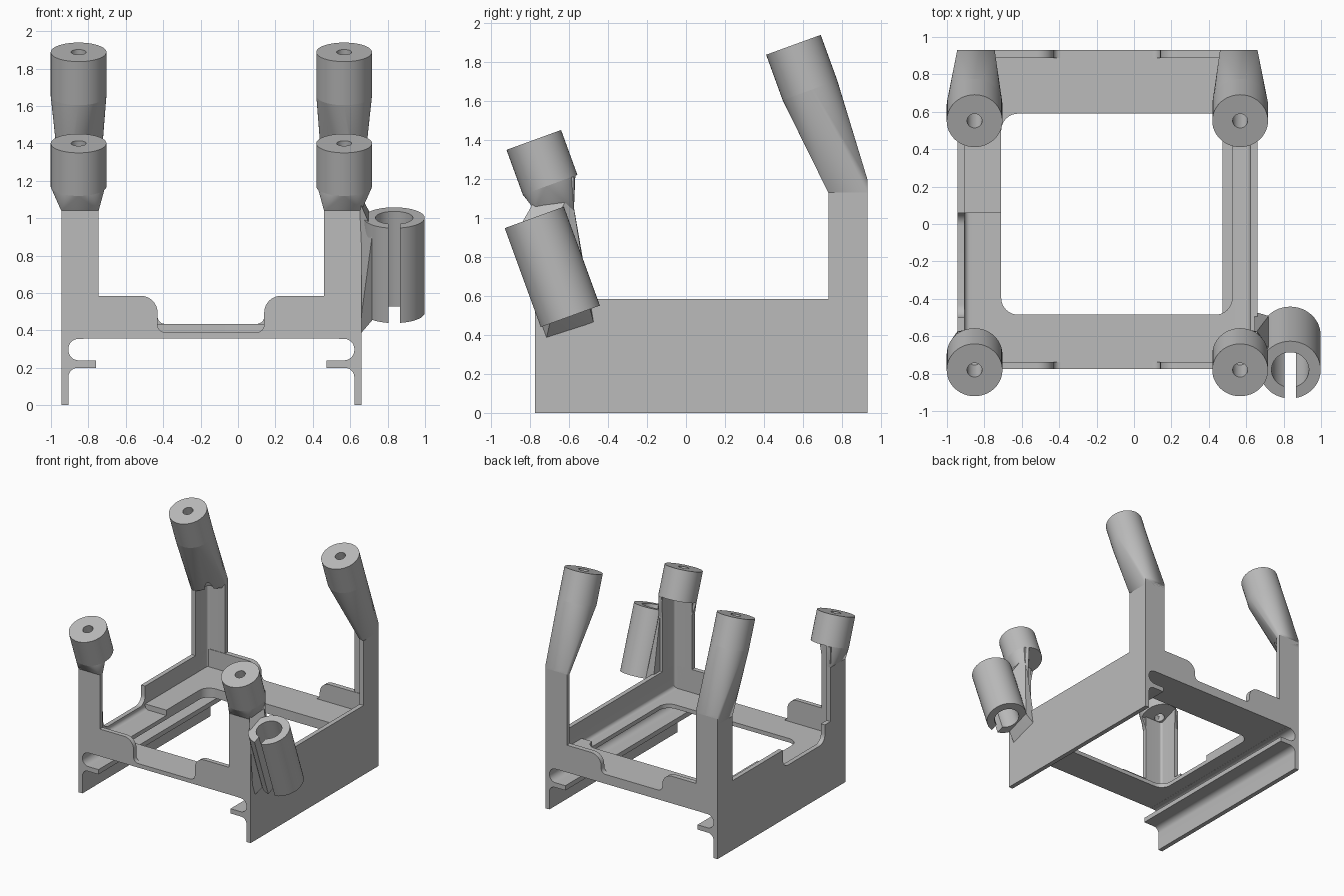
import bpy, bmesh, math
from mathutils import Vector

cube = bpy.data.objects.get("Cube")
if cube:
    bpy.data.objects.remove(cube, do_unlink=True)

grey = bpy.data.materials.new("light grey")
grey.use_nodes = True
COLOUR = (0.5, 0.5, 0.5, 1)
grey.diffuse_color = COLOUR
grey.node_tree.nodes["Principled BSDF"].inputs["Base Color"].default_value = COLOUR

MID, HALF = -0.1425, 0.8025          # frame centre and half width in x
FRONT, BACK = -0.775, 0.93
WALL = 0.038
TILT = math.radians(20)
parts = []


def finish(name, bm):
    bmesh.ops.recalc_face_normals(bm, faces=bm.faces)
    mesh = bpy.data.meshes.new(name)
    bm.to_mesh(mesh)
    bm.free()
    mesh.materials.append(grey)
    obj = bpy.data.objects.new(name, mesh)
    bpy.context.collection.objects.link(obj)
    parts.append(obj)
    return obj


def rounded(points, steps=8):
    """Polygon with optional corner radius as third value."""
    out = []
    for i, p in enumerate(points):
        c = Vector(p[:2])
        if len(p) < 3:
            out.append(c)
            continue
        a = (Vector(points[i - 1][:2]) - c).normalized()
        b = (Vector(points[(i + 1) % len(points)][:2]) - c).normalized()
        centre = c + (a + b) * p[2]
        for k in range(steps + 1):
            t = k / steps * math.pi / 2
            out.append(centre - b * p[2] * math.cos(t) - a * p[2] * math.sin(t))
    return out


def prism(name, points, axis, lo, hi):
    place = {"x": lambda p, h: (h, p.x, p.y),
             "y": lambda p, h: (p.x, h, p.y),
             "z": lambda p, h: (p.x, p.y, h)}[axis]
    pts = rounded(points)
    bm = bmesh.new()
    ends = [[bm.verts.new(place(p, h)) for p in pts] for h in (lo, hi)]
    for ring in ends:
        bm.faces.new(ring)
    for i in range(len(pts)):
        bm.faces.new((ends[0][i - 1], ends[0][i], ends[1][i], ends[1][i - 1]))
    return finish(name, bm)


def hull(name, points):
    bm = bmesh.new()
    for p in points:
        bm.verts.new(p)
    res = bmesh.ops.convex_hull(bm, input=bm.verts)
    loose = {g for g in res["geom_interior"] + res["geom_unused"]
             if isinstance(g, bmesh.types.BMVert)}
    bmesh.ops.delete(bm, geom=list(loose), context="VERTS")
    bmesh.ops.dissolve_limit(bm, angle_limit=0.01, verts=bm.verts, edges=bm.edges)
    return finish(name, bm)


def tilted(centre, x, y, along):
    s, c = math.sin(TILT), math.cos(TILT)
    return Vector(centre) + Vector((x, y * c - along * s, y * s + along * c))


def rim(centre, radius, along, n=48):
    return [tilted(centre, radius * math.cos(2 * math.pi * k / n),
                   radius * math.sin(2 * math.pi * k / n), along) for k in range(n)]


def rod(name, centre, radius, lo, hi):
    return hull(name, rim(centre, radius, lo) + rim(centre, radius, hi))


def cut(targets, cutters):
    for obj in targets:
        for c in cutters:
            mod = obj.modifiers.new("cut", "BOOLEAN")
            mod.operation, mod.object = "DIFFERENCE", c
        dg = bpy.context.evaluated_depsgraph_get()
        mesh = bpy.data.meshes.new_from_object(obj.evaluated_get(dg))
        obj.modifiers.clear()
        obj.data = mesh
    for c in cutters:
        parts.remove(c)
        bpy.data.objects.remove(c, do_unlink=True)


def rect(x0, x1, y0, y1, *r):
    return [(x0, y0, *r), (x1, y0, *r), (x1, y1, *r), (x0, y1, *r)]


# Side rails: thin wall, inward lip, rounded slot and floor edge
rail = [(0, 0), (WALL, 0), (WALL, 0.2, 0.05), (0.187, 0.2), (0.187, 0.24),
        (WALL, 0.24, 0.055), (WALL, 0.355, 0.055), (0.12, 0.355), (0.12, 0.39),
        (WALL, 0.39, 0.03), (WALL, 0.585), (0, 0.585)]
for side, s in (("left", 1), ("right", -1)):
    profile = [(MID + s * (HALF - p[0]), *p[1:]) for p in rail]
    obj = prism(side + "_rail", profile, "y", FRONT, BACK)
    if s < 0:   # scooped dip in the plain side wall
        dip = [(0.2, 0.7), (-0.6, 0.7), (-0.5, 0.585), (-0.5, 0.435, 0.07),
               (0.06, 0.435, 0.07), (0.06, 0.585)]
        cut([obj], [prism("dip_cutter", dip, "x", MID - HALF - 0.1, MID - HALF + WALL + 0.001)])

# Floor plate with rounded opening, thicker along the back
x0, x1 = MID - HALF + 0.02, MID + HALF - 0.02
floor = prism("floor_plate", rect(x0, x1, FRONT, BACK), "z", 0.356, 0.39)
raised = prism("raised_floor", [(x0, 0.06), (-0.6, 0.06), (-0.6, 0.5), (x1, 0.5),
                                (x1, BACK), (x0, BACK)], "z", 0.36, 0.435)
opening = prism("opening_cutter", rect(-0.71, 0.525, -0.485, 0.59, 0.09), "z", 0.2, 0.6)
cut([floor, raised], [opening])

# Front and back walls with a lowered middle
for name, low, y0, y1 in (("front_wall", 0.39, FRONT, FRONT + WALL),
                          ("back_wall", 0.435, BACK - 0.042, BACK)):
    wall = [(MID - HALF, 0.356), (MID + HALF, 0.356), (MID + HALF, 0.585),
            (0.14, 0.585, 0.09), (0.14, low, 0.04), (-0.43, low, 0.04),
            (-0.43, 0.585, 0.09), (MID - HALF, 0.585)]
    prism(name, wall, "y", y0, y1)

# Angle-section legs with tilted sockets
for side, s in (("left", 1), ("right", -1)):
    def X(u):
        return MID + s * (HALF - u)
    for end, y, d, top in (("front", FRONT, 1, 1.21), ("back", BACK, -1, 1.18)):
        name = end + "_" + side
        w, t = 0.2, WALL
        angle = [(X(0), y), (X(w), y), (X(w), y + d * t), (X(t), y + d * t, 0.02),
                 (X(t), y + d * w), (X(0), y + d * w)]
        prism(name + "_leg", angle, "z", 0.36, top)
        cx = MID + s * 0.71
        if end == "front":
            c = (cx, -0.697, 1.17)
            socket = rod(name + "_socket", c, 0.149, 0, 0.245)
            ring = rim(c, 0.149, 0)
            # Flares from the leg walls out to the socket rim
            front_strip = [Vector((X(u), y + v, 1.04)) for u in (0, w) for v in (0, t)]
            side_strip = [Vector((X(u), y + v, 1.04)) for u in (0, t) for v in (0, w)]
            hull(name + "_front_flare", front_strip + [p for p in ring if p.y < y + t])
            hull(name + "_side_flare",
                 side_strip + [p for p in ring if s * (p.x - X(t)) > 0])
            drilled = [socket]
        else:
            c = (cx, 0.636, 1.655)
            socket = rod(name + "_socket", c, 0.149, 0, 0.248)
            base = [(X(0), y, 1.2), (X(w), y, 1.2), (X(w), y - t, 1.17),
                    (X(t), y - w, 1.13), (X(0), y - w, 1.13), (X(0), y, 1.13),
                    (X(w), y, 1.13)]
            arm = hull(name + "_arm", rim(c, 0.149, 0) + [Vector(p) for p in base])
            drilled = [socket, arm]
        cut(drilled, [rod("drill", c, 0.04, -0.7, 0.5)])

# Split tube clamp beside the front left leg, with its web
c = (0.835, -0.595, 0.495)
clamp = rod("tube_clamp", c, 0.163, 0, 0.54)
slot = hull("slot_cutter", [tilted(c, x, y, a) for x in (-0.03, 0.03)
                            for y in (-0.3, 0) for a in (-0.1, 0.7)])
cut([clamp], [rod("bore_cutter", c, 0.1, -0.1, 0.7), slot])
inner = [(-0.77, 1.1), (-0.59, 1.14), (-0.72, 0.37), (-0.47, 0.45)]
outer = [tilted(c, -0.115, y, a) for y in (-0.11, 0.11) for a in (0, 0.5)]
hull("clamp_web", [Vector((0.645, y, z)) for y, z in inner] + outer)

# Smooth the round surfaces, keep the edges sharp
bpy.ops.object.select_all(action="DESELECT")
for obj in parts:
    obj.select_set(True)
bpy.context.view_layer.objects.active = parts[0]
bpy.ops.object.shade_smooth_by_angle(angle=math.radians(30))
